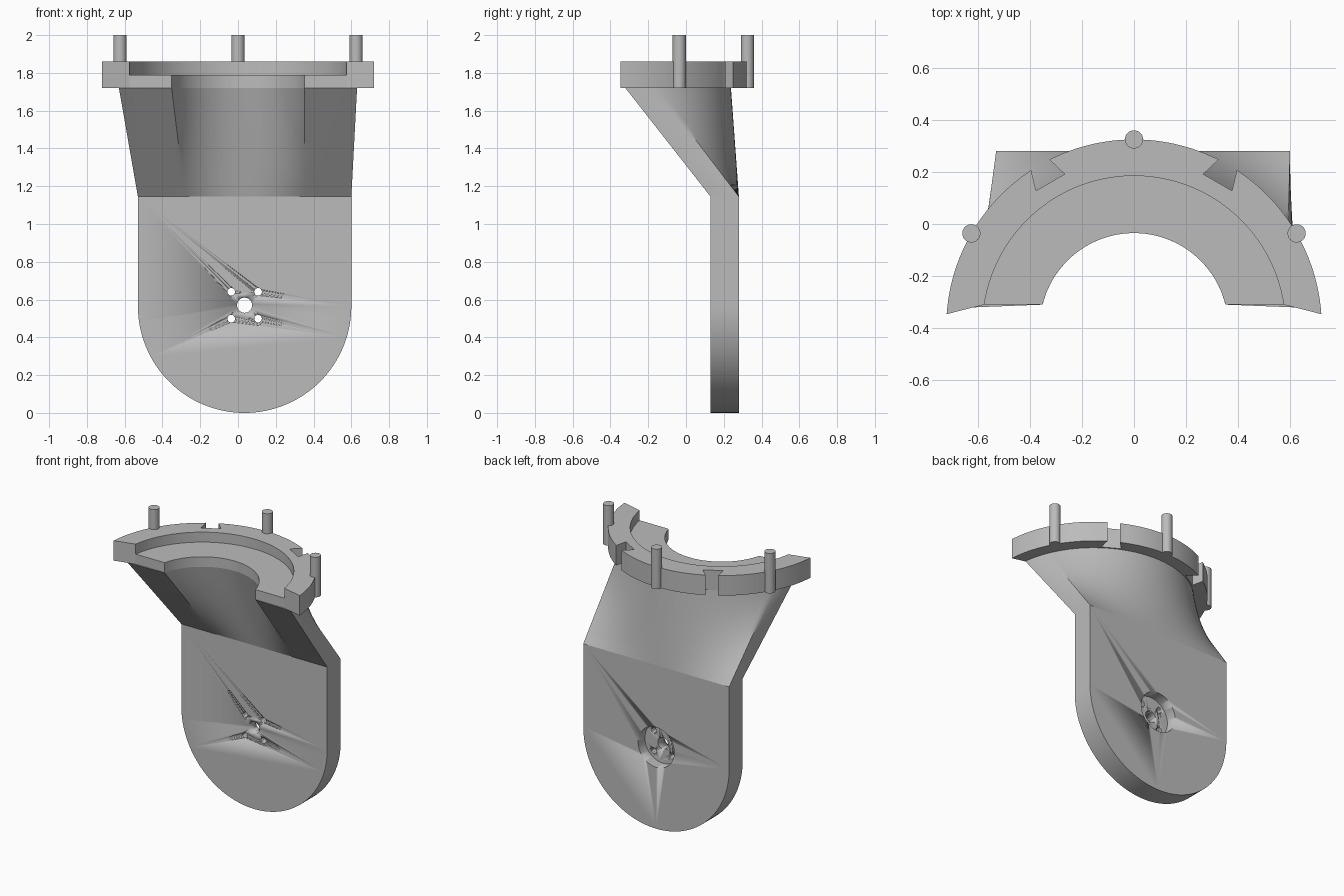
import bpy, bmesh
from math import sin, cos, pi, radians, hypot, atan2
from mathutils import Vector

if "Cube" in bpy.data.objects:
    bpy.data.objects.remove(bpy.data.objects["Cube"], do_unlink=True)

grey = bpy.data.materials.new("light grey")
grey.use_nodes = True
grey.diffuse_color = (0.5, 0.5, 0.5, 1)
grey.node_tree.nodes["Principled BSDF"].inputs["Base Color"].default_value = (0.5, 0.5, 0.5, 1)

CY = -0.397                               # centre of the half ring in y
R_RIM, R_STEP, R_BORE, R_NECK = 0.722, 0.582, 0.362, 0.635
Z_NECK, Z_RING, Z_FLOOR, Z_TOP = 1.145, 1.72, 1.79, 1.86
X0, X1, Y0, Y1 = -0.53, 0.60, 0.13, 0.28  # plate extents
PX, PR = (X0 + X1) / 2, (X1 - X0) / 2
FRONT = -0.31                             # front end of the ring floor


def finish(name, bm, angle=30):
    bmesh.ops.recalc_face_normals(bm, faces=bm.faces)
    me = bpy.data.meshes.new(name)
    bm.to_mesh(me)
    bm.free()
    ob = bpy.data.objects.new(name, me)
    bpy.context.collection.objects.link(ob)
    me.materials.append(grey)
    bpy.ops.object.select_all(action='DESELECT')
    ob.select_set(True)
    bpy.context.view_layer.objects.active = ob
    bpy.ops.object.shade_smooth_by_angle(angle=radians(angle))
    return ob


def prism(name, points, offset):
    """Extrude a closed outline along an offset."""
    bm = bmesh.new()
    face = bm.faces.new([bm.verts.new(p) for p in points])
    out = bmesh.ops.extrude_face_region(bm, geom=[face], use_keep_orig=True)
    bmesh.ops.translate(bm, vec=offset,
                        verts=[v for v in out["geom"] if isinstance(v, bmesh.types.BMVert)])
    return finish(name, bm)


def arc(r, a0, a1, n):
    """Points on a circle about the ring centre, angles in degrees."""
    angles = [radians(a0 + (a1 - a0) * i / n) for i in range(n + 1)]
    return [(r * cos(a), CY + r * sin(a)) for a in angles]


def at(points, z):
    return [(x, y, z) for x, y in points]


def front_angle(r):
    return atan2(FRONT - CY, (r * r - (FRONT - CY) ** 2) ** 0.5) * 180 / pi


def dovetail(deg):
    """Outline of a dovetail slot, in order of rising angle."""
    a = radians(deg)
    radial, side = Vector((cos(a), sin(a))), Vector((-sin(a), cos(a)))
    pts = ((0.722, -0.04), (0.643, -0.064), (0.643, 0.064), (0.722, 0.04))
    return [tuple(Vector((0, CY)) + radial * r + side * s) for r, s in pts]


# Raised rim with two dovetail slots
a_in = front_angle(R_STEP)
rim = arc(R_RIM, 4, 56.5, 24) + dovetail(60) + arc(R_RIM, 63.5, 116.5, 24)
rim += dovetail(120) + arc(R_RIM, 123.5, 176, 24) + arc(R_STEP, 180 - a_in, a_in, 72)
prism("ring_rim", at(rim, Z_RING), (0, 0, Z_TOP - Z_RING))

# Lower ring floor inside the rim
a_b = front_angle(R_BORE)
floor = arc(R_STEP, a_in, 180 - a_in, 72) + arc(R_BORE, 180 - a_b, a_b, 64)
prism("ring_floor", at(floor, Z_RING), (0, 0, Z_FLOOR - Z_RING))

# Three locating pegs
for name, deg in (("left_peg", 30), ("back_peg", 90), ("right_peg", 150)):
    x, y = arc(R_RIM, deg, deg, 1)[0]
    circle = [(x + 0.035 * cos(t * pi / 16), y + 0.035 * sin(t * pi / 16)) for t in range(32)]
    prism(name, at(circle, Z_RING), (0, 0, 2 - Z_RING))


# Neck: ruled loft from a half ring down to the plate's rectangle
def line(p, q, n):
    return [(p[0] + (q[0] - p[0]) * i / n, p[1] + (q[1] - p[1]) * i / n) for i in range(n + 1)]


a_n, corner = front_angle(R_NECK) - 1, 22
ends = [arc(R_NECK, a_n, a_n, 1)[0], arc(R_BORE, a_b, a_b, 1)[0]]
(ox, oy), (ix, iy) = ends
sections = [
    (arc(R_NECK, a_n, corner, 10), line((X1, Y0), (X1, Y1), 10)),
    (arc(R_NECK, corner, 180 - corner, 48), line((X1, Y1), (X0, Y1), 48)),
    (arc(R_NECK, 180 - corner, 180 - a_n, 10), line((X0, Y1), (X0, Y0), 10)),
    (line((-ox, oy), (-ix, iy), 6), line((X0, Y0), (PX - PR * 0.56, Y0), 6)),
    (arc(R_BORE, 180 - a_b, a_b, 48), line((PX - PR * 0.56, Y0), (PX + PR * 0.56, Y0), 48)),
    (line((ix, iy), (ox, oy), 6), line((PX + PR * 0.56, Y0), (X1, Y0), 6)),
]
top = [p for t, _ in sections for p in t[:-1]]
bottom = [p for _, b in sections for p in b[:-1]]
bm = bmesh.new()
ROWS = 12
rows = []
for k in range(ROWS + 1):
    f = k / ROWS
    rows.append([bm.verts.new((b[0] + (t[0] - b[0]) * f, b[1] + (t[1] - b[1]) * f,
                               Z_NECK + (Z_RING - Z_NECK) * f)) for t, b in zip(top, bottom)])
n = len(top)
for low, high in zip(rows, rows[1:]):
    for i in range(n):
        j = (i + 1) % n
        bm.faces.new((low[i], low[j], high[j], high[i]))
bm.faces.new(rows[-1])
finish("neck", bm, 35)

# Mounting plate with a rounded lower end
outline = [(X1, Y0, Z_NECK)]
outline += [(PX + PR * cos(t * pi / 64), Y0, PR - PR * sin(t * pi / 64)) for t in range(65)]
outline += [(X0, Y0, Z_NECK)]
plate = prism("mounting_plate", outline, (0, Y1 - Y0, 0))

# Shaft hole, four screw holes and a round recess at the back
holes = [(0, 0, 0.04, Y0 - 0.1), (0, 0, 0.14, Y1 - 0.075)]
holes += [(sx * 0.071, sz * 0.071, 0.02, Y0 - 0.1) for sx in (-1, 1) for sz in (-1, 1)]
for dx, dz, r, y in holes:
    circle = [(PX + dx + r * cos(t * pi / 24), y, 0.57 + dz + r * sin(t * pi / 24))
              for t in range(48)]
    cutter = prism("hole_cutter", circle, (0, 0.5, 0))
    cutter.hide_render = True
    cut = plate.modifiers.new("hole", 'BOOLEAN')
    cut.operation, cut.solver, cut.object = 'DIFFERENCE', 'EXACT', cutter
    bpy.context.view_layer.objects.active = plate
    bpy.ops.object.modifier_apply(modifier=cut.name)
    bpy.data.objects.remove(cutter, do_unlink=True)
